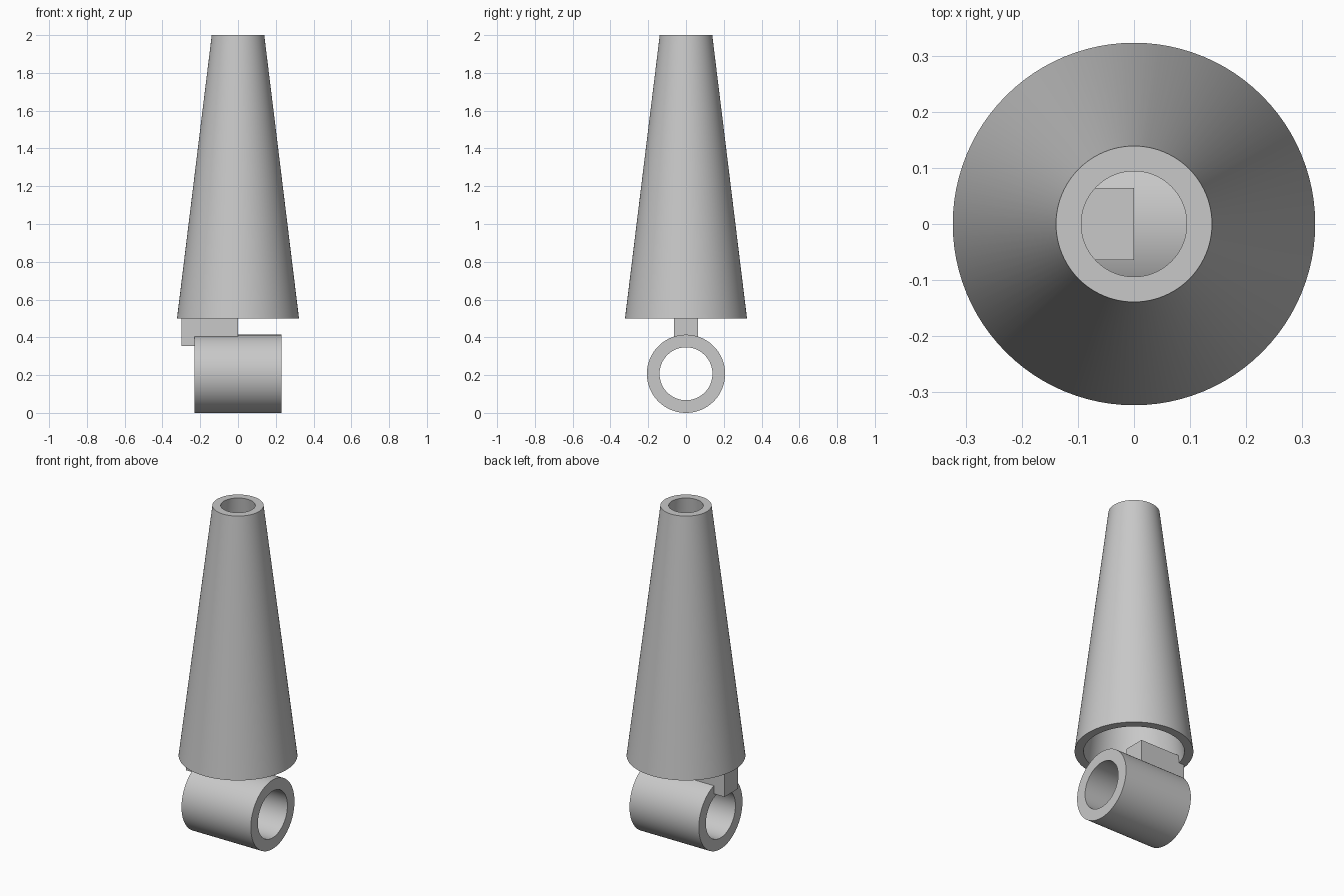
import bpy
import bmesh
import math

cube = bpy.data.objects.get("Cube")
if cube:
    bpy.data.objects.remove(cube, do_unlink=True)

# Single grey material
grey = bpy.data.materials.new("plain_grey")
grey.use_nodes = True
colour = (0.58, 0.58, 0.58, 1)
grey.diffuse_color = colour
grey.node_tree.nodes["Principled BSDF"].inputs["Base Color"].default_value = colour


def add_object(name, bm, smooth=False):
    bmesh.ops.recalc_face_normals(bm, faces=bm.faces[:])
    mesh = bpy.data.meshes.new(name)
    bm.to_mesh(mesh)
    bm.free()
    mesh.materials.append(grey)
    obj = bpy.data.objects.new(name, mesh)
    bpy.context.collection.objects.link(obj)
    bpy.ops.object.select_all(action='DESELECT')
    obj.select_set(True)
    bpy.context.view_layer.objects.active = obj
    if smooth:
        bpy.ops.object.shade_smooth_by_angle(angle=math.radians(30))
    return obj


def lathe(name, profile, segments=96):
    """Spin a closed (radius, height) profile about z."""
    bm = bmesh.new()
    rings = []
    for i in range(segments):
        a = math.tau * i / segments
        rings.append([bm.verts.new((r * math.cos(a), r * math.sin(a), z)) for r, z in profile])
    n = len(profile)
    for i in range(segments):
        here, there = rings[i], rings[(i + 1) % segments]
        for j in range(n):
            k = (j + 1) % n
            bm.faces.new((here[j], there[j], there[k], here[k]))
    return add_object(name, bm, smooth=True)


# Hollow tapered sleeve, open at both ends
lathe("tapered_sleeve", [(0.323, 0.5), (0.139, 2.0), (0.094, 2.0), (0.274, 0.5)])

# Horizontal ring tube, bored through along x
tube = lathe("ring_tube", [(0.207, -0.23), (0.207, 0.23), (0.14, 0.23), (0.14, -0.23)])
tube.rotation_euler.y = math.pi / 2
tube.location.z = 0.207

# Block joining the tube to the sleeve rim
bm = bmesh.new()
bmesh.ops.create_cube(bm, size=1)
bmesh.ops.scale(bm, vec=(0.30, 0.128, 0.19), verts=bm.verts)
block = add_object("joining_block", bm)
block.location = (-0.15, 0, 0.45)
